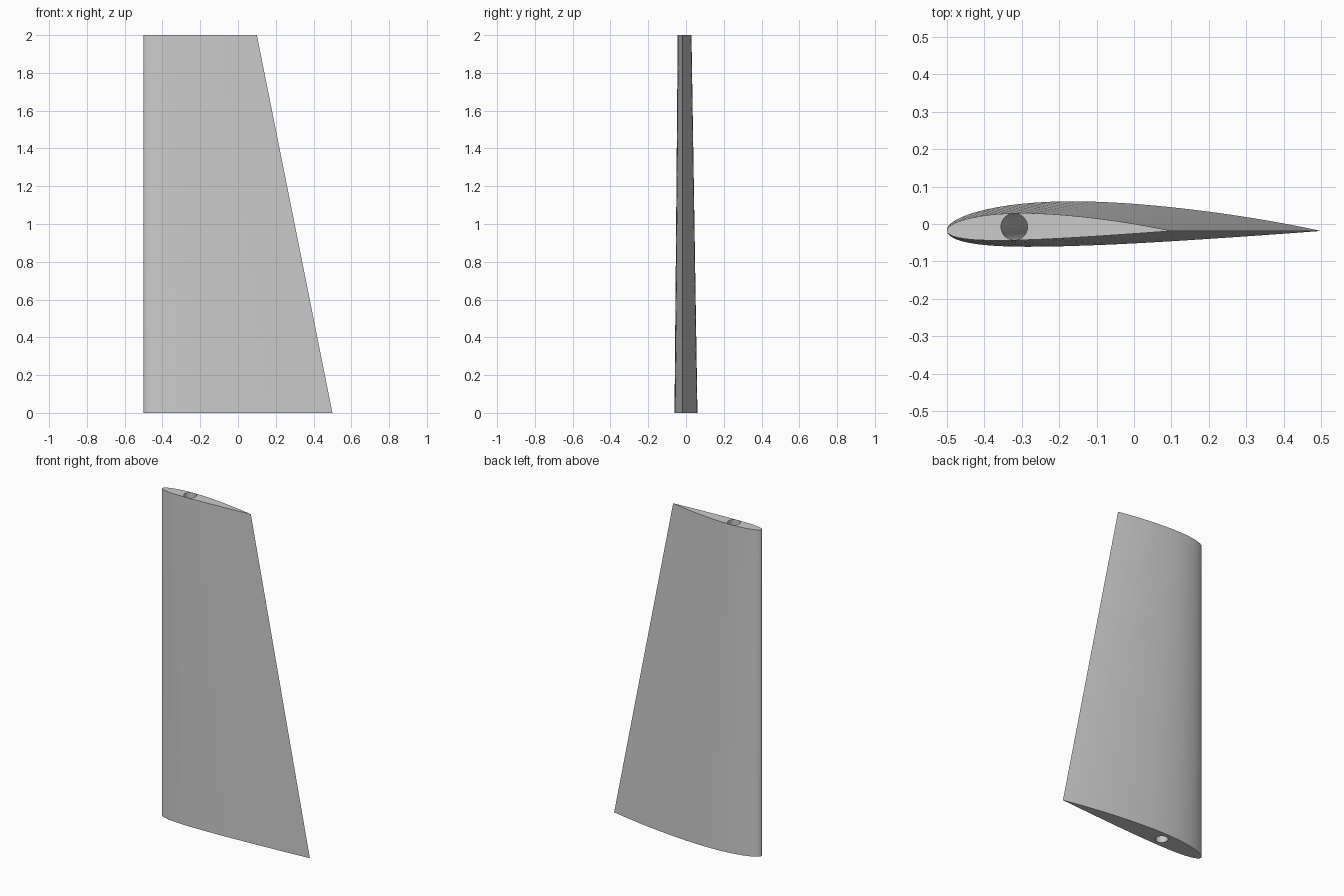
import bpy, bmesh, math
from mathutils import Vector

if "Cube" in bpy.data.objects:
    bpy.data.objects.remove(bpy.data.objects["Cube"])

HEIGHT, ROOT, TIP = 2.0, 1.0, 0.6      # span and end chords
LEAD_X, MID_Y = -0.5, -0.0185          # straight leading edge
STEPS = 40                             # panels per side
SPAR, SPAR_R = 0.3, 0.0355             # spar hole place along chord, radius


def camber(t):
    p, m = 0.4, 0.02
    q = p if t < p else 1 - p
    return m / q**2 * ((1 - 2 * p if t >= p else 0) + 2 * p * t - t * t), 2 * m / q**2 * (p - t)


def half_thickness(t):
    return 0.6 * (0.2969 * math.sqrt(t) - 0.126 * t - 0.3516 * t**2
                  + 0.2843 * t**3 - 0.1036 * t**4)


def section():
    """Closed cambered outline: trailing edge, over the back, round the nose, along the front."""
    points = []
    for i in range(2 * STEPS):
        a = math.pi * i / STEPS
        t = (1 + math.cos(a)) / 2
        side = 1 if i <= STEPS else -1
        y, slope = camber(t)
        h, ang = side * half_thickness(t), math.atan(slope)
        points.append((t - h * math.sin(ang), y + h * math.cos(ang)))
    return points


def loft(name, low, high, material):
    bm = bmesh.new()
    a, b = [[bm.verts.new(p) for p in ring] for ring in (low, high)]
    n = len(a)
    for i in range(n):
        j = (i + 1) % n
        bm.faces.new((a[i], a[j], b[j], b[i]))
    bm.faces.new(a[::-1])
    bm.faces.new(b)
    bmesh.ops.recalc_face_normals(bm, faces=bm.faces)
    mesh = bpy.data.meshes.new(name)
    bm.to_mesh(mesh)
    bm.free()
    mesh.materials.append(material)
    obj = bpy.data.objects.new(name, mesh)
    bpy.context.collection.objects.link(obj)
    return obj


grey = bpy.data.materials.new("light_grey")
grey.use_nodes = True
colour = (0.6, 0.6, 0.6, 1)
grey.diffuse_color = colour
grey.node_tree.nodes["Principled BSDF"].inputs["Base Color"].default_value = colour

# Tapered wing panel
outline = section()
rings = [[(LEAD_X + c * x, MID_Y + c * y, z) for x, y in outline]
         for c, z in ((ROOT, 0), (TIP, HEIGHT))]
wing = loft("wing_panel", *rings, grey)


# Slanted spar hole, following the same share of the chord from root to tip
def spar_ring(z):
    c = ROOT + (TIP - ROOT) * z / HEIGHT
    centre = Vector((LEAD_X + c * SPAR, MID_Y + c * camber(SPAR)[0], z))
    return [centre + SPAR_R * Vector((math.cos(a), math.sin(a), 0))
            for a in (math.tau * i / 48 for i in range(48))]


cutter = loft("spar_hole_cutter", spar_ring(-0.1), spar_ring(HEIGHT + 0.1), grey)
cutter.hide_render = True
cut = wing.modifiers.new("spar_hole", "BOOLEAN")
cut.operation, cut.solver, cut.object = "DIFFERENCE", "EXACT", cutter
bpy.context.view_layer.objects.active = wing
bpy.ops.object.modifier_apply(modifier=cut.name)
bpy.data.objects.remove(cutter)
